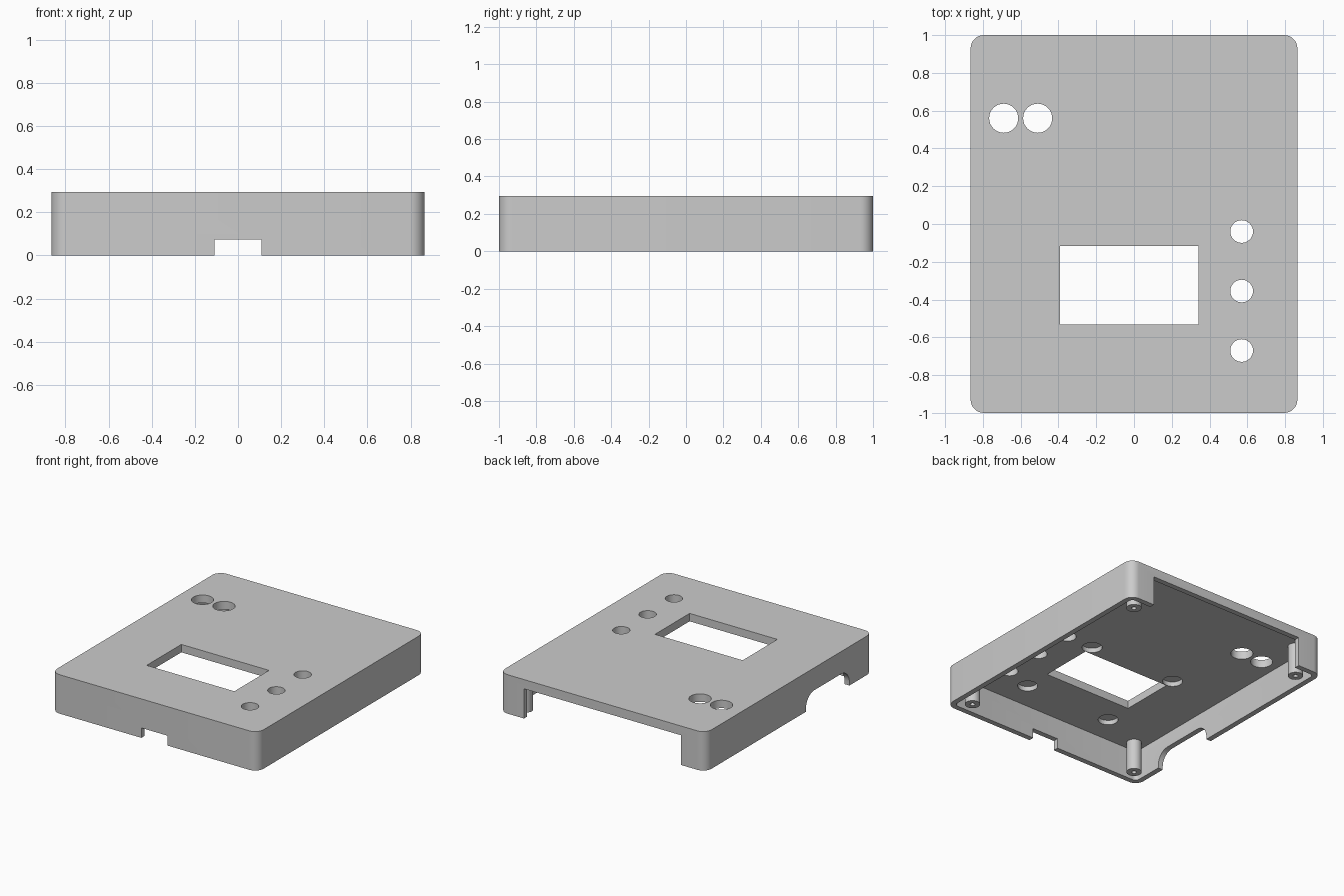
import bpy
import bmesh
from math import pi, sin, cos
from mathutils import Matrix, Vector

default = bpy.data.objects.get("Cube")
if default:
    bpy.data.objects.remove(default, do_unlink=True)

W, D, H = 1.73, 2.0, 0.295      # outer size
WALL, CEILING = 0.04, 0.235     # wall thickness, underside of the top panel

grey = bpy.data.materials.new("grey plastic")
grey.use_nodes = True
colour = (0.6, 0.6, 0.6, 1)
grey.diffuse_color = colour
grey.node_tree.nodes["Principled BSDF"].inputs["Base Color"].default_value = colour


def prism(name, w, d, z0, z1, at=(0, 0), radius=0.0, steps=8, matrix=None):
    """Upright prism with a rounded rectangular or circular outline."""
    bm = bmesh.new()
    outline = []
    for k, (sx, sy) in enumerate([(1, 1), (-1, 1), (-1, -1), (1, -1)]):
        centre = Vector((sx * (w / 2 - radius), sy * (d / 2 - radius), 0))
        for i in range(steps + 1 if radius else 1):
            a = pi / 2 * (k + i / steps)
            outline.append(centre + radius * Vector((cos(a), sin(a), 0)))
    verts = [bm.verts.new(p + Vector((at[0], at[1], z0))) for p in outline]
    bmesh.ops.remove_doubles(bm, verts=verts, dist=1e-5)
    base = bm.faces.new(list(bm.verts))
    top = bmesh.ops.extrude_face_region(bm, geom=[base])
    moved = [g for g in top["geom"] if isinstance(g, bmesh.types.BMVert)]
    bmesh.ops.translate(bm, verts=moved, vec=(0, 0, z1 - z0))
    if matrix:
        bm.transform(matrix)
    bmesh.ops.recalc_face_normals(bm, faces=bm.faces)
    mesh = bpy.data.meshes.new(name)
    bm.to_mesh(mesh)
    bm.free()
    mesh.materials.append(grey)
    obj = bpy.data.objects.new(name, mesh)
    bpy.context.collection.objects.link(obj)
    return obj


def cylinder(name, r, z0, z1, at):
    return prism(name, 2 * r, 2 * r, z0, z1, at, r)


def activate(obj):
    bpy.ops.object.select_all(action="DESELECT")
    obj.select_set(True)
    bpy.context.view_layer.objects.active = obj


def cut(obj, cutter):
    cutter.hide_render = True
    activate(obj)
    mod = obj.modifiers.new("cut", "BOOLEAN")
    mod.operation, mod.solver, mod.object = "DIFFERENCE", "EXACT", cutter
    bpy.ops.object.modifier_apply(modifier=mod.name)
    bpy.data.objects.remove(cutter, do_unlink=True)


def smooth(obj):
    activate(obj)
    bpy.ops.object.shade_smooth_by_angle(angle=pi / 6)


# Hollow cover, open underneath
cover = prism("cover", W, D, 0, H, radius=0.07)
cut(cover, prism("cavity", W - 2 * WALL, D - 2 * WALL, -0.1, CEILING, radius=0.03))

# Display window and the shallow round recesses at its corners
cut(cover, prism("window", 0.735, 0.415, 0.1, 0.4, (-0.025, -0.325)))
for x in (-0.388, 0.343):
    for y in (-0.743, -0.045):
        cut(cover, cylinder("recess", 0.07, 0.2, CEILING + 0.035, (x, y)))

# Button holes and the pair of larger round holes
for y in (-0.67, -0.355, -0.04):
    cut(cover, cylinder("button_hole", 0.06, 0.1, 0.4, (0.57, y)))
for x in (-0.69, -0.51):
    cut(cover, cylinder("round_hole", 0.077, 0.1, 0.4, (x, 0.56)))

# Openings in the front, back and side walls
cut(cover, prism("front_notch", 0.22, 0.2, -0.1, 0.075, (0, -D / 2)))
cut(cover, prism("back_opening", 1.316, 0.2, -0.1, 0.225, (0, D / 2)))
sideways = Matrix.Translation((-W / 2, -0.46, 0)) @ Matrix.Rotation(pi / 2, 4, "Y")
cut(cover, prism("side_arch", 0.25, 0.52, -0.1, 0.1, radius=0.1, matrix=sideways))
smooth(cover)

# Screw posts in the four corners
for x, side in ((-0.734, "right"), (0.734, "left")):
    for y, end in ((-0.874, "front"), (0.874, "back")):
        post = cylinder(f"{end}_{side}_screw_post", 0.053, 0, CEILING + 0.005, (x, y))
        cut(post, cylinder("screw_hole", 0.017, -0.1, 0.18, (x, y)))
        smooth(post)
